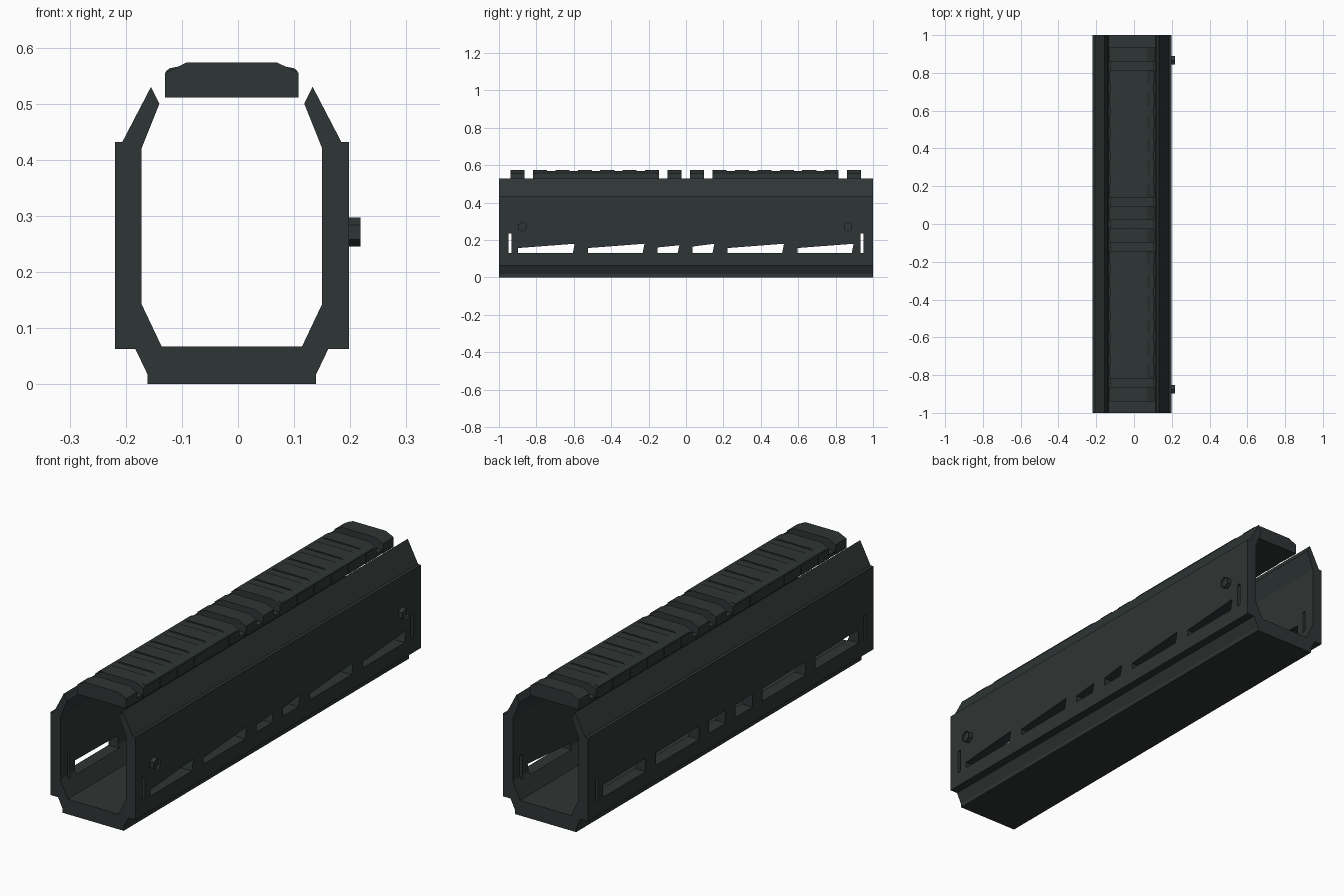
import bpy, bmesh, math
from mathutils import Matrix

if "Cube" in bpy.data.objects:
    bpy.data.objects.remove(bpy.data.objects["Cube"])

dark = bpy.data.materials.new("dark green grey")
dark.diffuse_color = (0.028, 0.036, 0.035, 1)
dark.use_nodes = True
dark.node_tree.nodes["Principled BSDF"].inputs["Base Color"].default_value = dark.diffuse_color
CX = -0.011  # the tube's own centre line


def finish(name, bm):
    bmesh.ops.recalc_face_normals(bm, faces=bm.faces)
    mesh = bpy.data.meshes.new(name)
    bm.to_mesh(mesh)
    bm.free()
    mesh.materials.append(dark)
    ob = bpy.data.objects.new(name, mesh)
    bpy.context.collection.objects.link(ob)
    return ob


def prism(bm, pts, axis, a, b):
    """Extrude a profile: (x, z) points along y, or (y, z) points along x."""
    def place(p, t):
        return (p[0], t, p[1]) if axis == 'y' else (t, p[0], p[1])
    lo = [bm.verts.new(place(p, a)) for p in pts]
    hi = [bm.verts.new(place(p, b)) for p in pts]
    bm.faces.new(lo)
    bm.faces.new(hi[::-1])
    n = len(pts)
    for i in range(n):
        j = (i + 1) % n
        bm.faces.new((lo[i], lo[j], hi[j], hi[i]))


def mirrored(half):
    return [(CX + x, z) for x, z in half] + [(CX - x, z) for x, z in reversed(half)]


# Open-topped tube: right half outline, bottom centre outwards, then back inside
half = [(0.15, 0), (0.15, 0.017), (0.172, 0.063), (0.2085, 0.063), (0.2085, 0.432),
        (0.195, 0.432), (0.144, 0.53), (0.129, 0.50), (0.161, 0.42),
        (0.161, 0.143), (0.125, 0.067)]
bm = bmesh.new()
prism(bm, mirrored(half), 'y', -1, 1)
body = finish("handguard_body", bm)

# Vent slots: tapered on the right, slightly taller on the left
bm = bmesh.new()
vents = [(-0.897, -0.595, 0.157, 0.18), (-0.524, -0.222, 0.157, 0.18),
         (-0.152, -0.035, 0.16, 0.172), (0.035, 0.152, 0.165, 0.18),
         (0.223, 0.524, 0.157, 0.18), (0.596, 0.896, 0.157, 0.18)]
for a, b, za, zb in vents:
    prism(bm, [(a, 0.13), (b - 0.01, 0.13), (b, zb), (a, za)], 'x', 0.05, 0.3)
    prism(bm, [(a, 0.13), (b, 0.13), (b, 0.185), (a, 0.19)], 'x', -0.3, -0.05)
# Narrow upright slots near both ends
for y in (-0.942, 0.94):
    for s in (-1, 1):
        prism(bm, [(y - 0.008, 0.13), (y + 0.008, 0.13), (y + 0.008, 0.235), (y - 0.008, 0.235)],
              'x', 0.05 * s, 0.3 * s)
cutter = finish("slot_cutter", bm)
cutter.hide_render = True
mod = body.modifiers.new("slots", 'BOOLEAN')
mod.operation, mod.solver, mod.object = 'DIFFERENCE', 'EXACT', cutter
deps = bpy.context.evaluated_depsgraph_get()
cut_mesh = bpy.data.meshes.new_from_object(body.evaluated_get(deps))
body.modifiers.clear()
body.data = cut_mesh
bpy.data.objects.remove(cutter)

# Top rail: thin base, 16 evenly spaced teeth, two filled stretches
tooth = [(0.119, 0.511), (0.119, 0.555), (0.081, 0.573)]
filler = [(0.117, 0.513), (0.117, 0.558), (0.111, 0.563), (0.085, 0.568)]
bm = bmesh.new()
prism(bm, mirrored([(0.117, 0.511), (0.117, 0.526)]), 'y', -0.935, 0.93)
finish("rail_base", bm)
bm = bmesh.new()
for i in range(16):
    y = -0.901 + 0.12 * i
    prism(bm, mirrored(tooth), 'y', y - 0.0375, y + 0.0375)
finish("rail_teeth", bm)
bm = bmesh.new()
for a, b in ((-0.80, -0.16), (0.155, 0.80)):
    prism(bm, mirrored(filler), 'y', a, b)
finish("rail_covers", bm)

# Hex bolts with a shallow socket on the right side
for name, y in (("front_bolt", -0.876), ("rear_bolt", 0.866)):
    bm = bmesh.new()
    pts = [(y + 0.026 * math.cos(math.radians(a)), 0.271 + 0.026 * math.sin(math.radians(a)))
           for a in range(30, 390, 60)]
    prism(bm, pts, 'x', 0.19, 0.218)
    cap = max(bm.faces, key=lambda f: f.calc_center_median().x)
    bmesh.ops.inset_region(bm, faces=[cap], thickness=0.008, depth=0)
    for v in cap.verts:
        v.co.x -= 0.01
    finish(name, bm)
